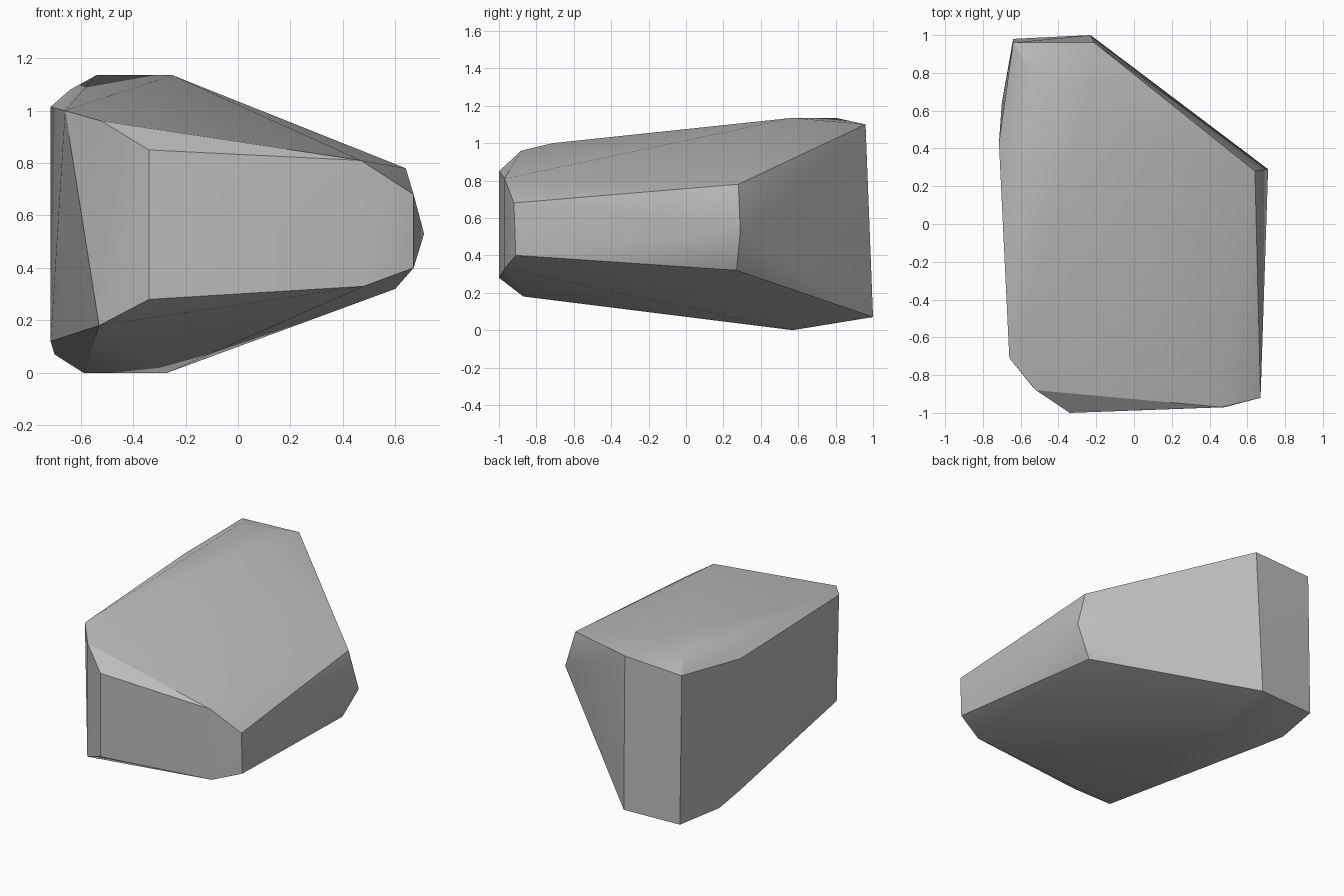
import bpy
import bmesh
import math

# Remove the default cube only
default_cube = bpy.data.objects.get("Cube")
if default_cube:
    bpy.data.objects.remove(default_cube, do_unlink=True)


def make_material(name, colour):
    material = bpy.data.materials.new(name)
    material.use_nodes = True
    material.diffuse_color = colour
    material.node_tree.nodes["Principled BSDF"].inputs["Base Color"].default_value = colour
    return material


def make_boulder(name, corner_groups, material):
    """Wrap a faceted stone skin around its chipped corners."""
    bm = bmesh.new()
    for corners in corner_groups.values():
        for corner in corners:
            bm.verts.new(corner)
    hull = bmesh.ops.convex_hull(bm, input=bm.verts[:])
    inside = {v for v in hull["geom_interior"] + hull["geom_unused"]
              if isinstance(v, bmesh.types.BMVert)}
    bmesh.ops.delete(bm, geom=list(inside), context="VERTS")

    # Merge nearly coplanar triangles into clean facets
    bmesh.ops.dissolve_limit(bm, angle_limit=math.radians(1.5),
                             verts=bm.verts[:], edges=bm.edges[:])
    bmesh.ops.recalc_face_normals(bm, faces=bm.faces[:])

    mesh = bpy.data.meshes.new(name)
    bm.to_mesh(mesh)
    bm.free()
    mesh.materials.append(material)
    boulder = bpy.data.objects.new(name, mesh)
    bpy.context.collection.objects.link(boulder)

    # Soft shading across shallow facets, crisp chipped edges
    bpy.ops.object.select_all(action="DESELECT")
    boulder.select_set(True)
    bpy.context.view_layer.objects.active = boulder
    bpy.ops.object.shade_smooth_by_angle(angle=math.radians(30))
    return boulder


# Corners of the stone, grouped by the side they chip
corner_groups = {
    "front": [(-.34, -1, .85), (-.34, -1, .28),
              (.47, -.97, .81), (.48, -.97, .33)],
    "front_chamfer": [(-.52, -.88, .96), (-.53, -.87, .18), (-.66, -.71, 1)],
    "left_end": [(.67, -.92, .68), (.67, -.91, .4),
                 (.64, .28, .78), (.71, .29, .53), (.6, .27, .32)],
    "right_end": [(-.715, .43, 1.015), (-.715, .43, .12), (-.7, .64, .07)],
    "top": [(-.25, .57, 1.135), (-.54, .8, 1.135)],
    "bottom": [(-.27, .57, 0), (-.59, .57, 0)],
    "back": [(-.21, .96, 1.1), (-.64, .96, 1.08),
             (-.23, 1, .07), (-.64, .98, .07)],
}

stone_grey = make_material("stone grey", (.5, .5, .5, 1))
make_boulder("boulder", corner_groups, stone_grey)
